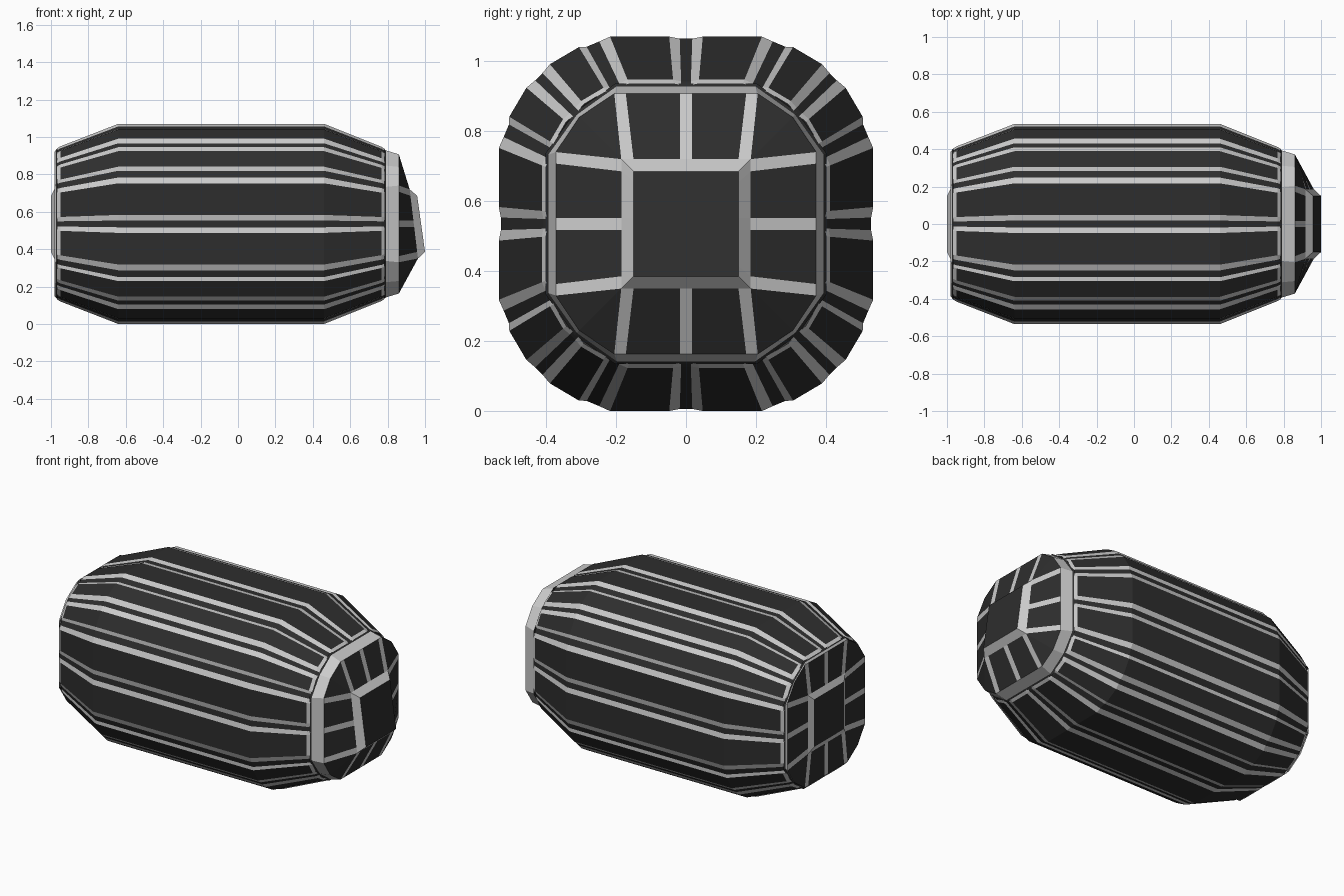
import bpy, bmesh

if "Cube" in bpy.data.objects:
    bpy.data.objects.remove(bpy.data.objects["Cube"])

CZ = 0.535  # height of the long axis


def material(name, v):
    m = bpy.data.materials.new(name)
    m.diffuse_color = (v, v, v, 1)
    m.use_nodes = True
    m.node_tree.nodes["Principled BSDF"].inputs["Base Color"].default_value = m.diffuse_color
    return m


DARK = material("dark_panel", 0.027)
LIGHT = material("light_edge", 0.6)


def full_ring(octant):
    """Mirror an eighth of the section about the diagonal, then rotate it four times."""
    quad = octant + [(v, u) for u, v in reversed(octant)]
    ring = []
    for _ in range(4):
        ring += quad
        quad = [(v, -u) for u, v in quad]
    return ring


def full_tones(code):
    """code = middle segment, octant segments, diagonal segment (D dark, L light)."""
    mid, segs, diag = code[0], code[1:-1], code[-1]
    return (segs + diag + segs[::-1] + mid) * 4


def scaled(octant, s):
    return [(u * s, v * s) for u, v in octant]


def loft(name, rings, codes, fill_start=False, fill_end=False):
    """rings run from -x to +x, each is (octant, x, tilt)."""
    bm = bmesh.new()
    cache = {}

    def vert(co):
        key = tuple(round(c, 5) for c in co)
        if key not in cache:
            cache[key] = bm.verts.new(co)
        return cache[key]

    def face(vs, tone):
        vs = list(dict.fromkeys(vs))
        if len(vs) > 2:
            bm.faces.new(vs).material_index = 1 if tone == "L" else 0

    loops = [[vert((x - tilt * v, u, CZ + v)) for u, v in full_ring(octant)]
             for octant, x, tilt in rings]
    for a, b, code in zip(loops, loops[1:], codes):
        n = len(a)
        for i, tone in enumerate(full_tones(code)):
            j = (i + 1) % n
            face([a[i], b[i], b[j], a[j]], tone)
    if fill_start:
        face(loops[0], "D")
    if fill_end:
        face(loops[-1][::-1], "D")
    me = bpy.data.meshes.new(name)
    bm.to_mesh(me)
    bm.free()
    me.materials.append(DARK)
    me.materials.append(LIGHT)
    ob = bpy.data.objects.new(name, me)
    bpy.context.collection.objects.link(ob)
    return ob


# Grooved body: raised panels with light bevelled sides and dark groove floors
section = [(0.018, 0.529), (0.048, 0.535), (0.217, 0.535), (0.248, 0.521),
           (0.284, 0.506), (0.306, 0.505), (0.389, 0.456), (0.410, 0.431)]
stations = [(-0.968, 0.753), (-0.95, 0.775), (-0.64, 1.0),
            (0.46, 1.0), (0.768, 0.77), (0.784, 0.75)]
side = "DLDLDLDLD"
end = "DLLLDLLLD"  # panel ends are light, groove ends dark
loft("panelled_body", [(scaled(section, s), x, 0) for x, s in stations],
     [end, side, side, side, end])

# Chamfered outlines for the end bands
outer = [(0.200, 0.397), (0.315, 0.315)]
inner = [(0.205, 0.372), (0.305, 0.305)]
loft("nose_band", [(scaled(outer, 1.01), 0.780, 0), (scaled(outer, 0.99), 0.790, 0),
                   (inner, 0.860, 0)], ["DDD", "LLL"])
tail_edge = scaled(inner, 1.04)
loft("tail_band", [(tail_edge, -0.980, 0), (scaled(outer, 1.0), -0.972, 0),
                   (scaled(outer, 1.02), -0.964, 0)], ["LLL", "DDD"])

# End caps: dark panels split by light strips around a framed square plate
rim = [(0.017, 0.372), (0.172, 0.372), (0.205, 0.372), (0.305, 0.305)]
frame = [(0.017, 0.185), (0.150, 0.185), (0.185, 0.185), (0.185, 0.185)]
plate = [(0.017, 0.150), (0.120, 0.150), (0.150, 0.150), (0.150, 0.150)]
strips, solid = "LDLDD", "LLLLL"
loft("nose_cap", [(rim, 0.860, 0), (frame, 0.940, 0.12), (plate, 0.979, 0.14)],
     [strips, solid], fill_end=True)
loft("tail_cap", [(plate, -1.0, 0), (frame, -0.982, 0), (scaled(rim, 1.04), -0.980, 0)],
     [solid, strips], fill_start=True)
